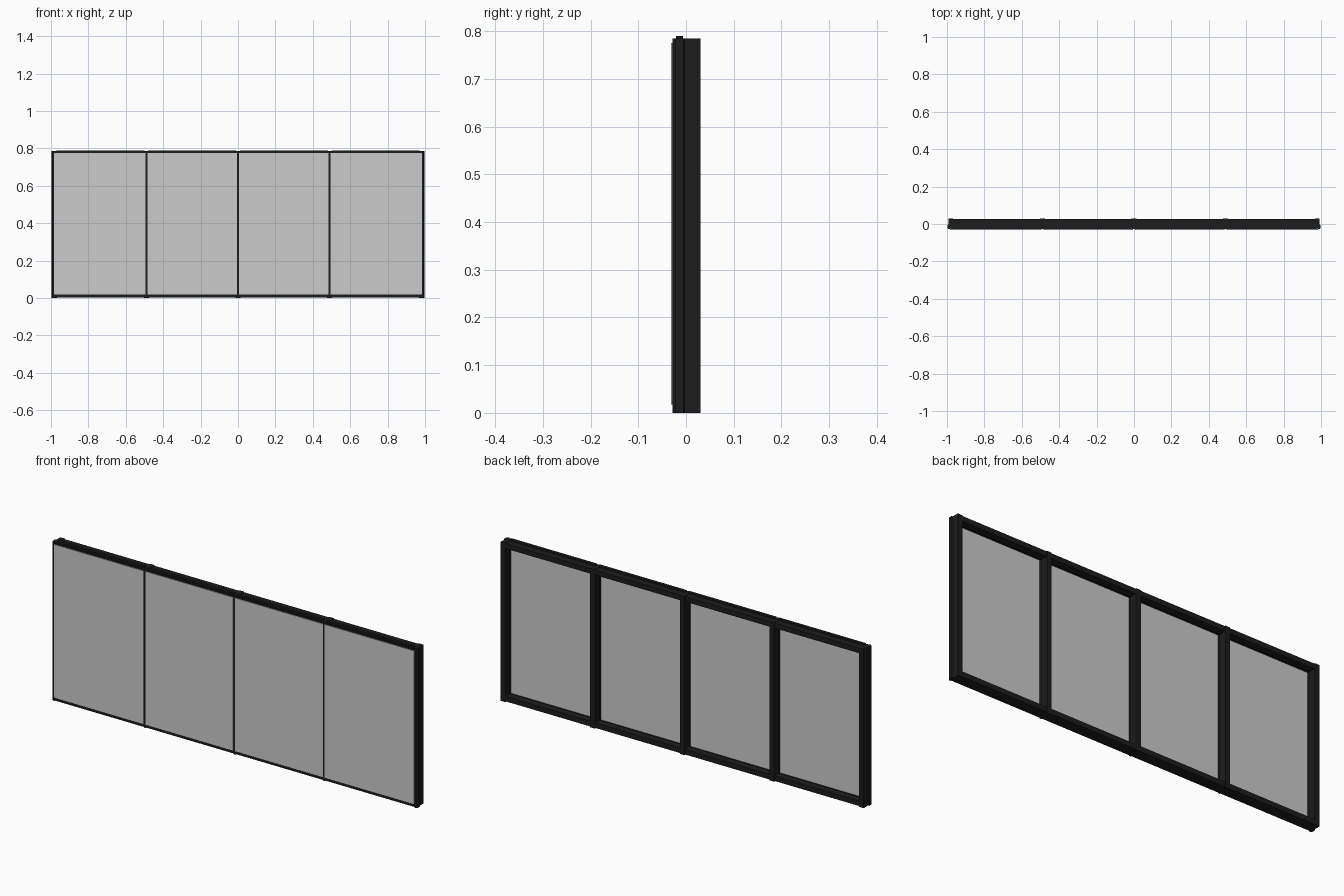
import bpy, bmesh

if "Cube" in bpy.data.objects:
    bpy.data.objects.remove(bpy.data.objects["Cube"])

black = bpy.data.materials.new("black_metal")
black.diffuse_color = (0.012, 0.012, 0.012, 1)
black.use_nodes = True
black.node_tree.nodes["Principled BSDF"].inputs["Base Color"].default_value = black.diffuse_color


def box(name, x, y, z, mat=black):
    """Axis-aligned box from (min, max) ranges."""
    bm = bmesh.new()
    bmesh.ops.create_cube(bm, size=1)
    for v in bm.verts:
        v.co = [r[0] if c < 0 else r[1] for c, r in zip(v.co, (x, y, z))]
    me = bpy.data.meshes.new(name)
    bm.to_mesh(me)
    bm.free()
    ob = bpy.data.objects.new(name, me)
    bpy.context.collection.objects.link(ob)
    if mat:
        me.materials.append(mat)
    return ob


def prism(name, pts, lo, hi, axis):
    """Extrude a closed profile along x (points are y,z) or z (points are x,y)."""
    bm = bmesh.new()
    place = (lambda a, b, t: (t, a, b)) if axis == "x" else (lambda a, b, t: (a, b, t))
    face = bm.faces.new([bm.verts.new(place(a, b, lo)) for a, b in pts])
    out = bmesh.ops.extrude_face_region(bm, geom=[face])
    step = place(0, 0, hi - lo)
    bmesh.ops.translate(bm, vec=step, verts=[g for g in out["geom"] if isinstance(g, bmesh.types.BMVert)])
    bmesh.ops.recalc_face_normals(bm, faces=bm.faces)
    me = bpy.data.meshes.new(name)
    bm.to_mesh(me)
    bm.free()
    me.materials.append(black)
    ob = bpy.data.objects.new(name, me)
    bpy.context.collection.objects.link(ob)
    return ob


H = 0.785
mullions = (-0.49, 0.0, 0.49)

# End posts with a slim outer gasket
for s, side in ((-1, "left"), (1, "right")):
    prism(side + "_post", [(s * a, b) for a, b in (
        (0.967, 0.03), (0.992, 0.03), (0.992, -0.003), (0.998, -0.005), (0.998, -0.022),
        (0.992, -0.028), (0.985, -0.028), (0.985, -0.022), (0.972, -0.022),
        (0.972, -0.008), (0.967, -0.008))], 0, H, "z")

# Intermediate mullions: wide rear body, narrow front neck between panes
half = [(0.013, 0.03), (0.013, -0.008), (0.009, -0.008), (0.009, -0.022),
        (0.005, -0.022), (0.005, -0.028)]
for i, x in enumerate(mullions):
    prob = [(x + a, b) for a, b in half] + [(x - a, b) for a, b in reversed(half)]
    prism(f"mullion_{i + 1}", prob, 0, H, "z")

# Rails, panes and top gaskets for each bay
edges = (-0.98, *mullions, 0.98)
rail = [(0.028, 0.003), (0.028, 0.028), (-0.008, 0.028), (-0.008, 0.023),
        (-0.022, 0.023), (-0.022, 0.018), (-0.028, 0.018), (-0.028, 0.003)]
for i in range(4):
    a, b = edges[i], edges[i + 1]
    prism(f"bottom_rail_{i + 1}", rail, a, b, "x")
    prism(f"top_rail_{i + 1}", [(y, H + 0.001 - z) for y, z in rail], a, b, "x")
    box(f"top_gasket_{i + 1}", (a + 0.01, b - 0.01), (-0.021, -0.006), (H - 0.003, 0.79))
    left = -0.985 if i == 0 else a + 0.005
    right = 0.985 if i == 3 else b - 0.005
    box(f"pane_{i + 1}", (left, right), (-0.031, -0.022), (0.018, 0.775), None)
